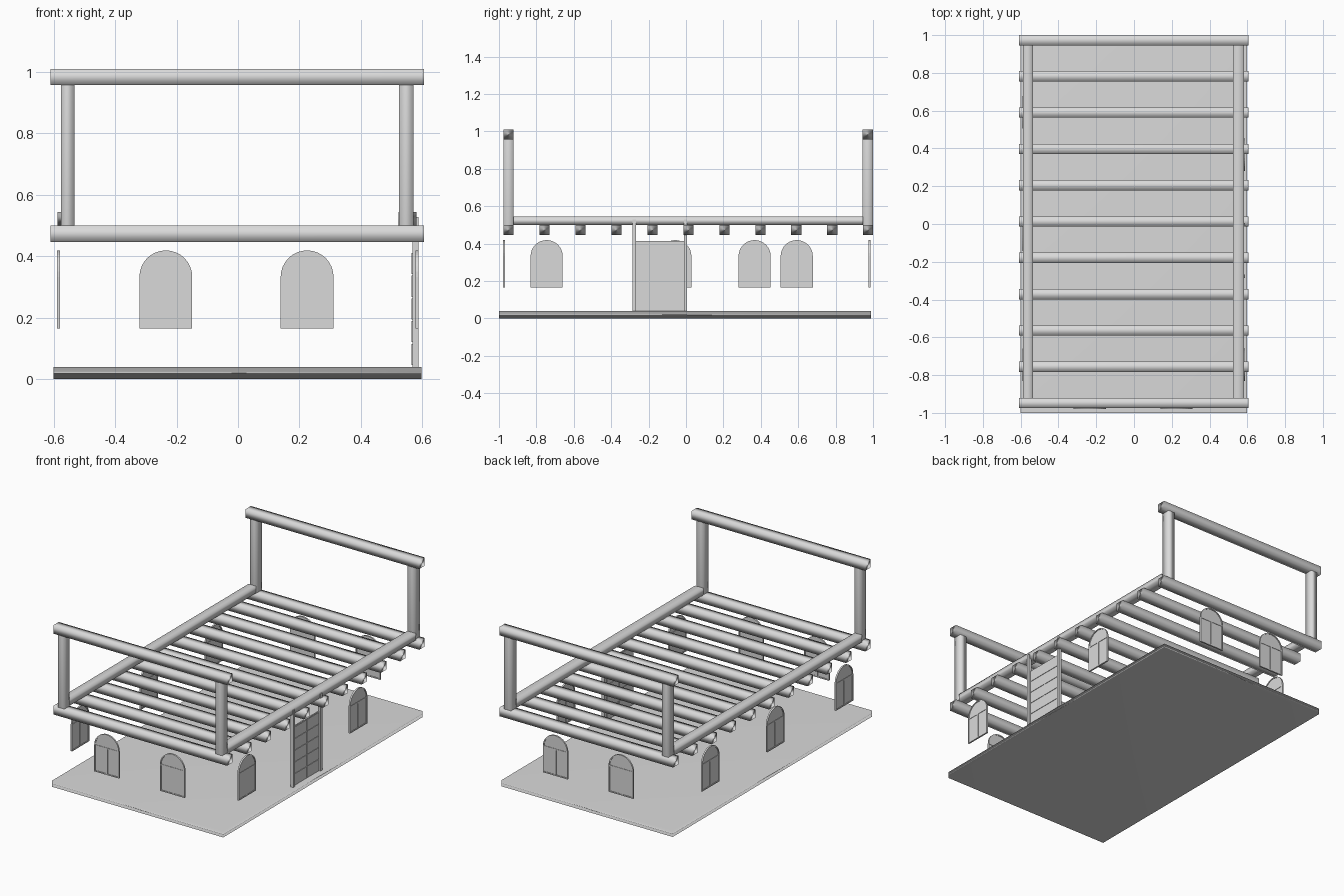
import bpy, bmesh, math
from mathutils import Matrix

if "Cube" in bpy.data.objects:
    bpy.data.objects.remove(bpy.data.objects["Cube"])

grey = bpy.data.materials.new("plain grey")
grey.diffuse_color = (0.7, 0.7, 0.7, 1)
grey.use_nodes = True
grey.node_tree.nodes["Principled BSDF"].inputs["Base Color"].default_value = grey.diffuse_color


def finish(name, bm, smooth=False):
    bmesh.ops.recalc_face_normals(bm, faces=bm.faces)
    me = bpy.data.meshes.new(name)
    bm.to_mesh(me)
    bm.free()
    me.materials.append(grey)
    ob = bpy.data.objects.new(name, me)
    bpy.context.collection.objects.link(ob)
    if smooth:
        for p in me.polygons:
            p.use_smooth = True
        # large faces steer the soft shading of the timbers
        ob.modifiers.new("soft edges", 'WEIGHTED_NORMAL').mode = 'FACE_AREA'
    return ob


def add_box(bm, x0, x1, y0, y1, z0, z1):
    m = Matrix.Translation(((x0 + x1) / 2, (y0 + y1) / 2, (z0 + z1) / 2))
    m = m @ Matrix.Diagonal((x1 - x0, y1 - y0, z1 - z0, 1))
    bmesh.ops.create_cube(bm, size=1, matrix=m)


def box(name, *lim, smooth=True):
    bm = bmesh.new()
    add_box(bm, *lim)
    return finish(name, bm, smooth)


# floor slab
box("floor_slab", -0.6, 0.597, -1.0, 0.99, 0.0, 0.04)

# cross beams carrying the frame
for i in range(11):
    y = -0.948 + 0.1922 * i
    box(f"cross_beam_{i + 1}", -0.61, 0.606, y - 0.027, y + 0.027, 0.446, 0.5)

# side rails on top of the beams
box("left_rail", -0.588, -0.535, -0.922, 0.946, 0.5, 0.544)
box("right_rail", 0.523, 0.582, -0.922, 0.946, 0.5, 0.544)

# end frames: two posts and a top beam
for end, y0, y1 in (("front", -0.975, -0.921), ("back", 0.945, 1.0)):
    box(f"{end}_left_post", -0.577, -0.533, y0, y1, 0.5, 0.958)
    box(f"{end}_right_post", 0.525, 0.572, y0, y1, 0.5, 0.958)
    box(f"{end}_top_beam", -0.61, 0.606, y0, y1, 0.957, 1.01)


# arched window: frame ring, pane, transom and centre bar
def arch(r, base, spring):
    pts = [(-r, base)]
    pts += [(-r * math.cos(math.pi * k / 16), spring + r * math.sin(math.pi * k / 16))
            for k in range(17)]
    return pts + [(r, base)]


def prism(bm, ring_out, d, ring_in=None):
    """Solid plate from an outline, or a solid ring between two outlines."""
    def loop(pts, y):
        return [bm.verts.new((u, y, w)) for u, w in pts]
    a, b = loop(ring_out, -d), loop(ring_out, d)
    n = len(a)
    if ring_in:
        c, e = loop(ring_in, -d), loop(ring_in, d)
    else:
        bm.faces.new(a)
        bm.faces.new(b)
    for i in range(n):
        j = (i + 1) % n
        bm.faces.new((a[i], a[j], b[j], b[i]))
        if ring_in:
            bm.faces.new((c[i], c[j], e[j], e[i]))
            bm.faces.new((a[i], a[j], c[j], c[i]))
            bm.faces.new((b[i], b[j], e[j], e[i]))


def window(name, x, y, turn):
    bm = bmesh.new()
    prism(bm, arch(0.086, 0.165, 0.333), 0.005, arch(0.079, 0.172, 0.333))
    prism(bm, arch(0.08, 0.171, 0.333), 0.0015)
    add_box(bm, -0.08, 0.08, -0.004, 0.004, 0.327, 0.335)
    add_box(bm, -0.007, 0.007, -0.004, 0.004, 0.17, 0.33)
    m = Matrix.Translation((x, y, 0)) @ Matrix.Rotation(math.radians(turn), 4, 'Z')
    bm.transform(m)
    finish(name, bm)


for x in (-0.235, 0.225):
    window("front_window", x, -0.974, 0)
    window("back_window", x, 0.982, 180)
for y in (-0.745, 0.367):
    window("right_window", 0.583, y, 90)
for y in (-0.745, -0.057, 0.592):
    window("left_window", -0.584, y, -90)

# door leaf with raised panels, between two tall jambs
box("door_leaf", 0.568, 0.576, -0.27, -0.01, 0.04, 0.415, smooth=False)
bm = bmesh.new()
for row in range(5):
    for col in range(2):
        y, z = -0.264 + col * 0.126, 0.046 + row * 0.074
        add_box(bm, 0.565, 0.579, y, y + 0.122, z, z + 0.069)
finish("door_panels", bm)
for side, y in (("front", -0.286), ("back", -0.012)):
    box(f"{side}_door_jamb", 0.568, 0.587, y, y + 0.018, 0.04, 0.528, smooth=False)
